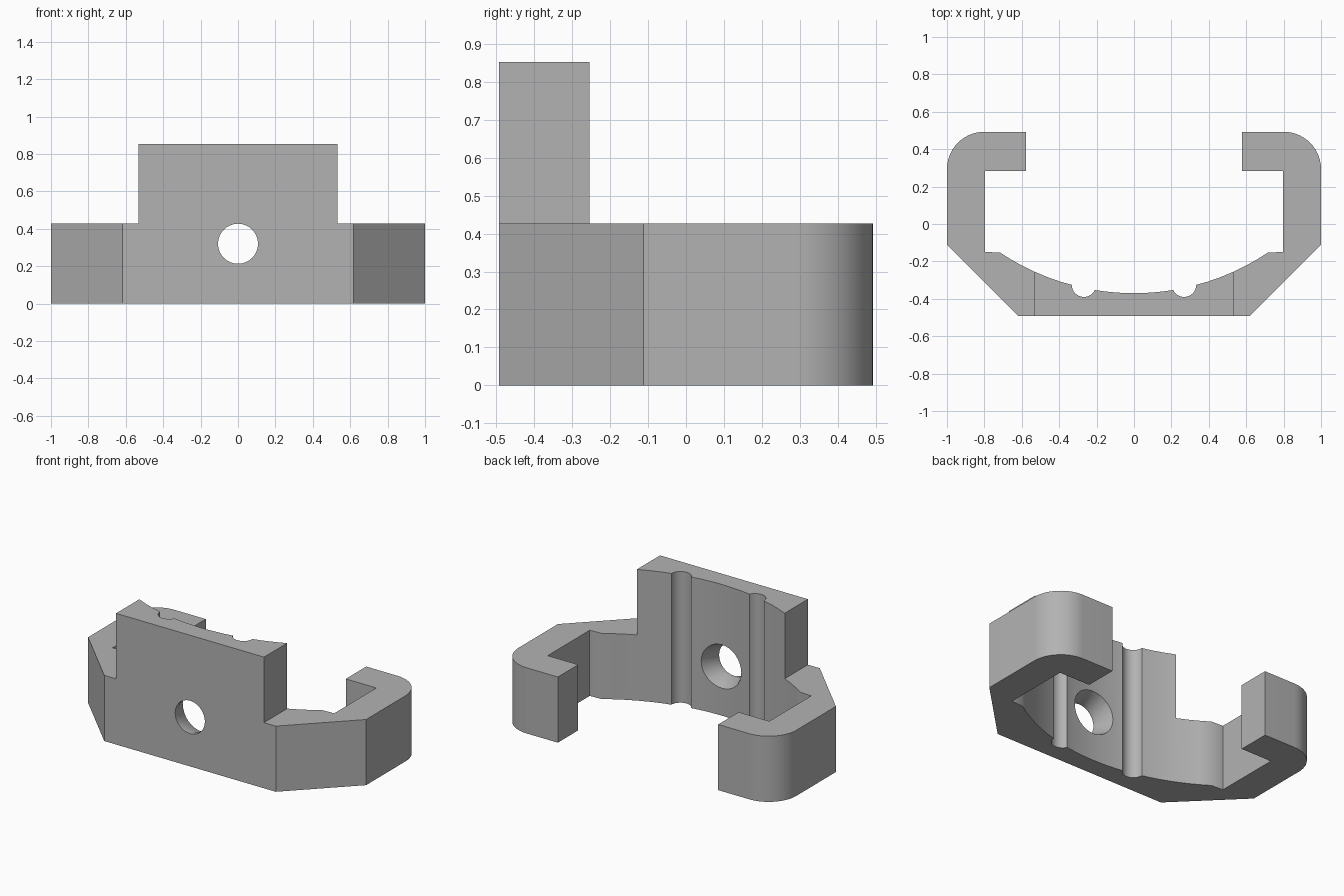
import bpy
import bmesh
from math import sin, cos, pi, radians, sqrt
from mathutils import Matrix

cube = bpy.data.objects.get("Cube")
if cube:
    bpy.data.objects.remove(cube, do_unlink=True)

HALF_DEPTH = 0.493
LOW, HIGH = 0.427, 0.853
PLATE_X = 0.532

grey = bpy.data.materials.new("plain grey")
grey.use_nodes = True
colour = (0.45, 0.45, 0.45, 1)
grey.diffuse_color = colour
grey.node_tree.nodes["Principled BSDF"].inputs["Base Color"].default_value = colour


def make_object(name, bm):
    bmesh.ops.recalc_face_normals(bm, faces=bm.faces)
    mesh = bpy.data.meshes.new(name)
    bm.to_mesh(mesh)
    bm.free()
    mesh.materials.append(grey)
    obj = bpy.data.objects.new(name, mesh)
    bpy.context.collection.objects.link(obj)
    return obj


def arc(cx, cy, r, start, end, steps):
    angles = [radians(start + (end - start) * i / steps) for i in range(steps + 1)]
    return [(cx + r * cos(a), cy + r * sin(a)) for a in angles]


def hollow(x):
    """Shallow circular curve of the inner face."""
    return 0.918 - sqrt(1.288 ** 2 - x * x)


# Left half of the plan outline, from the inner centre round to the front
half = [(x, hollow(x)) for x in (0, 0.05, 0.1, 0.15, 0.2)]
half += arc(0.268, -0.325, 0.065, 205, 360, 14)           # rod groove
half += [(x, hollow(x)) for x in (0.39, 0.46, 0.53, 0.6, 0.66, 0.715)]
half += [(0.797, -0.149), (0.797, 0.283), (0.577, 0.283), (0.577, HALF_DEPTH)]
half += arc(0.8, HALF_DEPTH - 0.2, 0.2, 90, 0, 14)        # rounded hook corner
half += [(1, -0.112), (0.617, -HALF_DEPTH)]
outline = half + [(-x, y) for x, y in reversed(half[1:])]

# Clamp body extruded to full height
bm = bmesh.new()
base = bm.faces.new([bm.verts.new((x, y, 0)) for x, y in outline])
top = bmesh.ops.extrude_face_region(bm, geom=[base])["geom"]
bmesh.ops.translate(bm, vec=(0, 0, HIGH),
                    verts=[v for v in top if isinstance(v, bmesh.types.BMVert)])
body = make_object("clamp_body", bm)

# Shoulder cutter lowers both arms beside the raised plate
bm = bmesh.new()
for side in (-1, 1):
    place = Matrix.Translation((side * (PLATE_X + 0.5), 0, LOW + 0.5))
    bmesh.ops.create_cube(bm, size=1, matrix=place @ Matrix.Diagonal((1, 2, 1, 1)))
shoulders = make_object("shoulder_cutter", bm)

# Screw hole cutter: straight bore, then a flare towards the inside
bm = bmesh.new()
rings = []
for y, r in ((-0.6, 0.107), (-0.46, 0.107), (-0.36, 0.145), (-0.3, 0.168)):
    rings.append([bm.verts.new((r * cos(2 * pi * i / 32), y, 0.32 + r * sin(2 * pi * i / 32)))
                  for i in range(32)])
for a, b in zip(rings, rings[1:]):
    for i in range(32):
        j = (i + 1) % 32
        bm.faces.new((a[i], a[j], b[j], b[i]))
bm.faces.new(rings[0])
bm.faces.new(rings[-1])
hole = make_object("screw_hole_cutter", bm)

# Apply the cuts and discard the cutters
bpy.ops.object.select_all(action="DESELECT")
bpy.context.view_layer.objects.active = body
body.select_set(True)
for cutter in (shoulders, hole):
    cutter.hide_render = True
    cut = body.modifiers.new(cutter.name, "BOOLEAN")
    cut.operation = "DIFFERENCE"
    cut.solver = "EXACT"
    cut.object = cutter
    bpy.ops.object.modifier_apply(modifier=cut.name)
    bpy.data.objects.remove(cutter, do_unlink=True)

bpy.ops.object.shade_smooth_by_angle(angle=radians(30))
